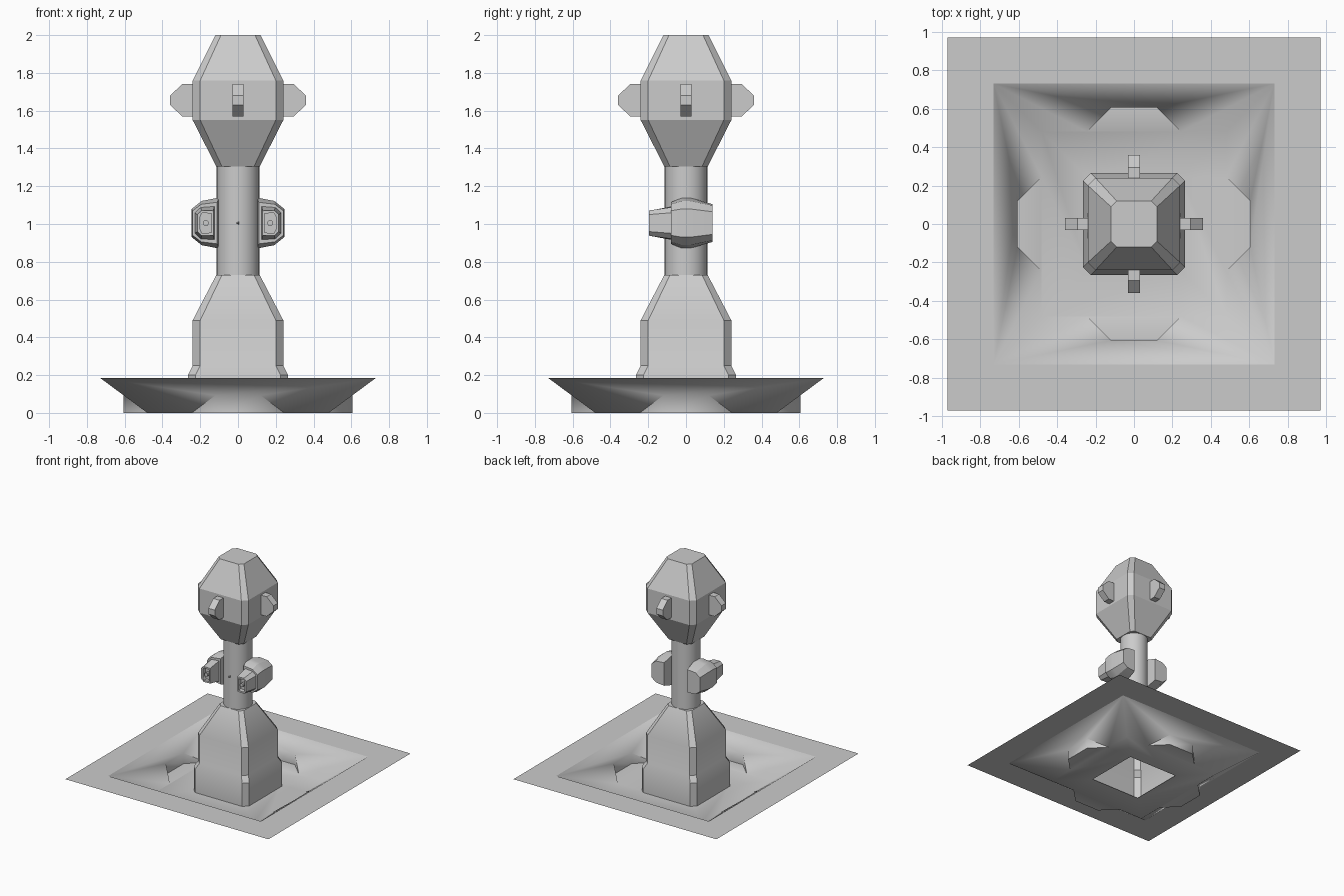
import bpy, bmesh, math
from mathutils import Vector, Matrix

cube = bpy.data.objects.get("Cube")
if cube:
    bpy.data.objects.remove(cube, do_unlink=True)

grey = bpy.data.materials.new("plain grey")
grey.use_nodes = True
grey.diffuse_color = (0.6, 0.6, 0.6, 1)
grey.node_tree.nodes["Principled BSDF"].inputs["Base Color"].default_value = (0.6, 0.6, 0.6, 1)


def finish(name, bm, angle=None, inward=False):
    bmesh.ops.remove_doubles(bm, verts=bm.verts, dist=0.0005)
    if inward:
        # open ground surfaces face up and into the basin
        bm.normal_update()
        for f in bm.faces:
            if f.normal.dot(Vector((0, 0, 1)) - f.calc_center_median()) < 0:
                f.normal_flip()
    else:
        bmesh.ops.recalc_face_normals(bm, faces=bm.faces)
    mesh = bpy.data.meshes.new(name)
    bm.to_mesh(mesh)
    bm.free()
    mesh.materials.append(grey)
    ob = bpy.data.objects.new(name, mesh)
    bpy.context.collection.objects.link(ob)
    if angle:
        bpy.ops.object.select_all(action='DESELECT')
        ob.select_set(True)
        bpy.context.view_layer.objects.active = ob
        bpy.ops.object.shade_smooth_by_angle(angle=math.radians(angle))
    return ob


def face(bm, points):
    bm.faces.new([bm.verts.new(p) for p in points])


def loft(name, rings, cap_start=True, cap_end=True, angle=None):
    bm = bmesh.new()
    loops = [[bm.verts.new(p) for p in ring] for ring in rings]
    n = len(rings[0])
    for a, b in zip(loops, loops[1:]):
        for i in range(n):
            j = (i + 1) % n
            bm.faces.new((a[i], a[j], b[j], b[i]))
    if cap_start:
        bm.faces.new(loops[0])
    if cap_end:
        bm.faces.new(loops[-1])
    return finish(name, bm, angle)


def bevelled_square(z, half, cut):
    s = half - cut
    return [(half, -s, z), (half, s, z), (s, half, z), (-s, half, z),
            (-half, s, z), (-half, -s, z), (-s, -half, z), (s, -half, z)]


def cone(name, r1, r2, depth, sides, matrix, angle=None):
    bm = bmesh.new()
    bmesh.ops.create_cone(bm, cap_ends=True, segments=sides, radius1=r1,
                          radius2=r2, depth=depth, matrix=matrix)
    return finish(name, bm, angle)


# ground: flat rim and sunken basin with four bevelled alcoves
OUT, RIM, FLOOR, END, HOLE, TOP = 0.97, 0.73, 0.48, 0.605, 0.24, 0.185
W, T = 0.245, 0.12
step = TOP * (END - FLOOR) / (RIM - FLOOR)
rim, basin = bmesh.new(), bmesh.new()
for k in range(4):
    turn = Matrix.Rotation(k * math.pi / 2, 3, 'Z')

    def put(bm, *pts):
        face(bm, [turn @ Vector(p) for p in pts])

    put(rim, (OUT, -OUT, TOP), (OUT, OUT, TOP), (RIM, RIM, TOP), (RIM, -RIM, TOP))
    put(basin, (RIM, -RIM, TOP), (RIM, RIM, TOP), (FLOOR, FLOOR, 0), (FLOOR, W, 0),
        (END, T, step), (END, -T, step), (FLOOR, -W, 0), (FLOOR, -FLOOR, 0))
    put(basin, (END, -T, 0), (END, T, 0), (END, T, step), (END, -T, step))
    for s in (-1, 1):
        put(basin, (FLOOR, s * W, 0), (END, s * T, 0), (END, s * T, step))
    put(basin, (HOLE, -HOLE, 0), (FLOOR, -FLOOR, 0), (FLOOR, -W, 0),
        (FLOOR, W, 0), (FLOOR, FLOOR, 0), (HOLE, HOLE, 0))
    put(basin, (FLOOR, -W, 0), (END, -T, 0), (END, T, 0), (FLOOR, W, 0))
finish("ground_rim", rim, inward=True)
finish("basin", basin, angle=60, inward=True)

# pedestal, open underneath
loft("pedestal", [bevelled_square(*r) for r in (
    (0, 0.265, 0.04), (0.2, 0.265, 0.04), (0.25, 0.24, 0.04),
    (0.49, 0.24, 0.04), (0.73, 0.115, 0.03))], cap_start=False, angle=28)

# column
cone("column", 0.113, 0.113, 0.6, 32, Matrix.Translation((0, 0, 1.02)), angle=40)

# head
loft("head", [bevelled_square(*r) for r in (
    (1.305, 0.115, 0.03), (1.55, 0.24, 0.04), (1.76, 0.24, 0.04), (2.0, 0.12, 0.03))])

# four head knobs
profile = [(0.22, 1.57), (0.295, 1.57), (0.36, 1.63), (0.36, 1.68), (0.295, 1.74), (0.22, 1.74)]
for k, side in enumerate(("left", "back", "right", "front")):
    knob = loft(side + "_knob", [[(x, y, z) for x, z in profile] for y in (-0.03, 0.03)])
    knob.rotation_euler.z = k * math.pi / 2


# side pods with recessed snouts
def pod_ring(y, inner, outer, tall, short, side):
    mid = (inner + outer) / 2 + 0.02
    m = (tall + short) / 2 + 0.012
    pts = [(inner, -tall), (mid, -m), (outer, -short), (outer, short), (mid, m), (inner, tall)]
    return [(side * x, y, 1.005 + z) for x, z in pts]


for name, side in (("left", 1), ("right", -1)):
    loft(name + "_pod", [pod_ring(*r, side) for r in (
        (0.14, 0.11, 0.23, 0.1, 0.06), (0.02, 0.1, 0.245, 0.135, 0.075),
        (-0.02, 0.1, 0.245, 0.135, 0.075), (-0.08, 0.11, 0.24, 0.11, 0.065))], angle=25)
    loft(name + "_snout", [pod_ring(*r, side) for r in (
        (-0.07, 0.125, 0.23, 0.09, 0.055), (-0.195, 0.13, 0.215, 0.065, 0.045),
        (-0.195, 0.14, 0.2, 0.05, 0.035), (-0.16, 0.14, 0.2, 0.05, 0.035))])
    cone(name + "_nozzle", 0.016, 0.016, 0.06, 8,
         Matrix.Translation((side * 0.17, -0.165, 1.005)) @ Matrix.Rotation(math.pi / 2, 4, 'X'))

# small pointed stud on the column front
cone("front_stud", 0.014, 0.004, 0.03, 3,
     Matrix.Translation((0, -0.115, 1.005)) @ Matrix.Rotation(math.pi / 2, 4, 'X')
     @ Matrix.Rotation(math.pi / 2, 4, 'Z'))
